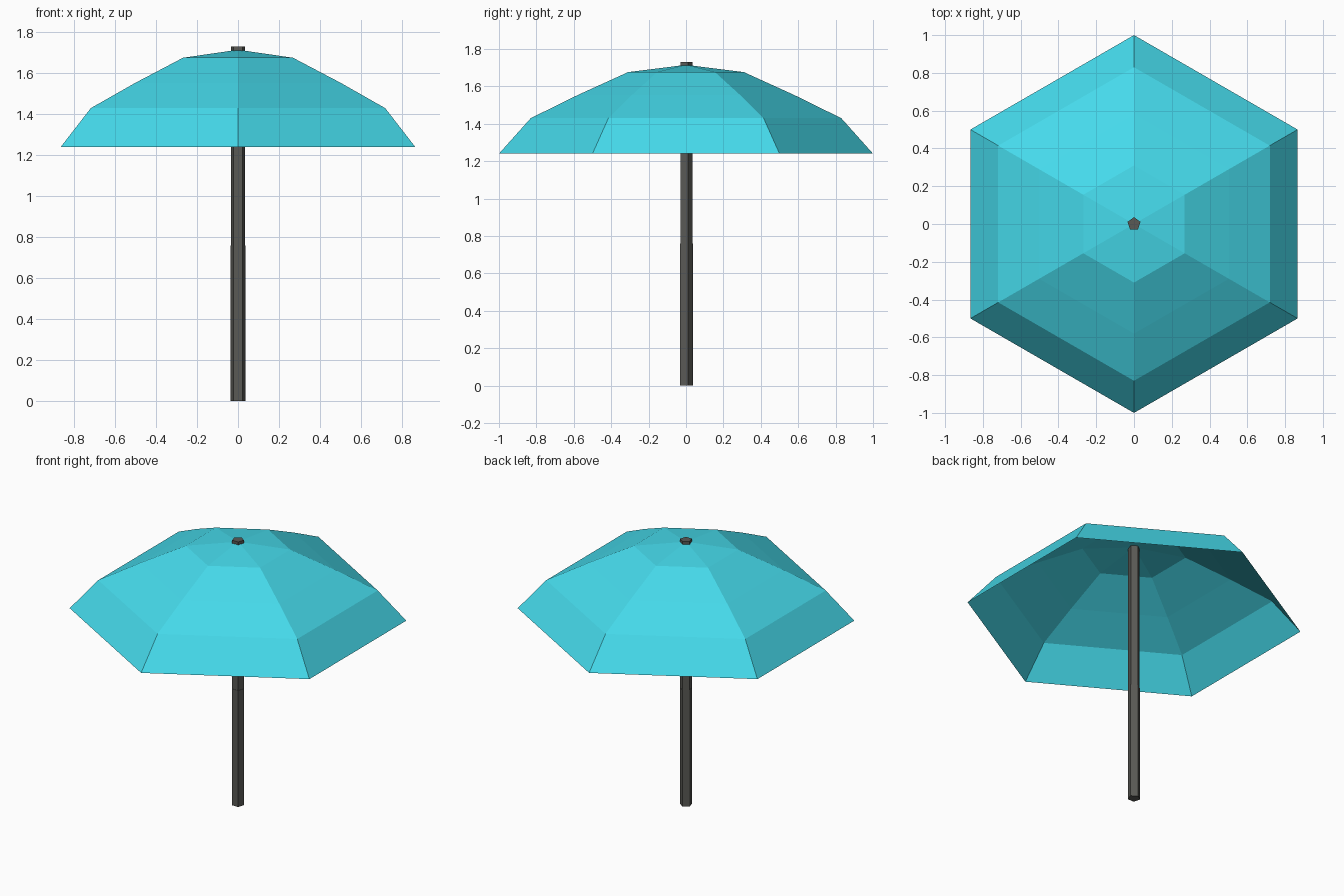
import bpy, bmesh
from math import pi, cos, sin

if "Cube" in bpy.data.objects:
    bpy.data.objects.remove(bpy.data.objects["Cube"])


def material(name, color):
    mat = bpy.data.materials.new(name)
    mat.diffuse_color = (*color, 1)
    mat.use_nodes = True
    mat.node_tree.nodes["Principled BSDF"].inputs["Base Color"].default_value = mat.diffuse_color
    return mat


def lathe(name, profile, sides, mat, cap_bottom=False):
    """Faceted solid from (radius, z) rings, first corner on +y; radius 0 makes a tip."""
    bm = bmesh.new()
    rings = []
    for r, z in profile:
        count = sides if r > 0 else 1
        rings.append([bm.verts.new((r * cos(pi / 2 + 2 * pi * i / sides),
                                    r * sin(pi / 2 + 2 * pi * i / sides), z))
                      for i in range(count)])
    for low, high in zip(rings, rings[1:]):
        for i in range(sides):
            j = (i + 1) % sides
            if len(high) == 1:
                bm.faces.new((low[i], low[j], high[0]))
            else:
                bm.faces.new((low[i], low[j], high[j], high[i]))
    if cap_bottom:
        bm.faces.new(rings[0][::-1])
    if len(rings[-1]) > 1:
        bm.faces.new(rings[-1])
    mesh = bpy.data.meshes.new(name)
    bm.to_mesh(mesh)
    bm.free()
    mesh.materials.append(mat)
    obj = bpy.data.objects.new(name, mesh)
    bpy.context.collection.objects.link(obj)
    return obj


cyan = material("canopy_cyan", (0.06, 0.70, 0.83))
dark = material("pole_dark_grey", (0.10, 0.10, 0.09))

# Six-sided open fabric canopy
lathe("canopy", [(1.0, 1.24), (0.83, 1.43), (0.58, 1.553), (0.31, 1.676), (0, 1.715)], 6, cyan)

# Five-sided pole: slightly thicker lower tube, upper tube poking through the canopy
lathe("lower_pole", [(0.038, 0), (0.038, 0.76)], 5, dark, cap_bottom=True)
lathe("upper_pole", [(0.036, 0.74), (0.036, 1.73)], 5, dark, cap_bottom=True)
